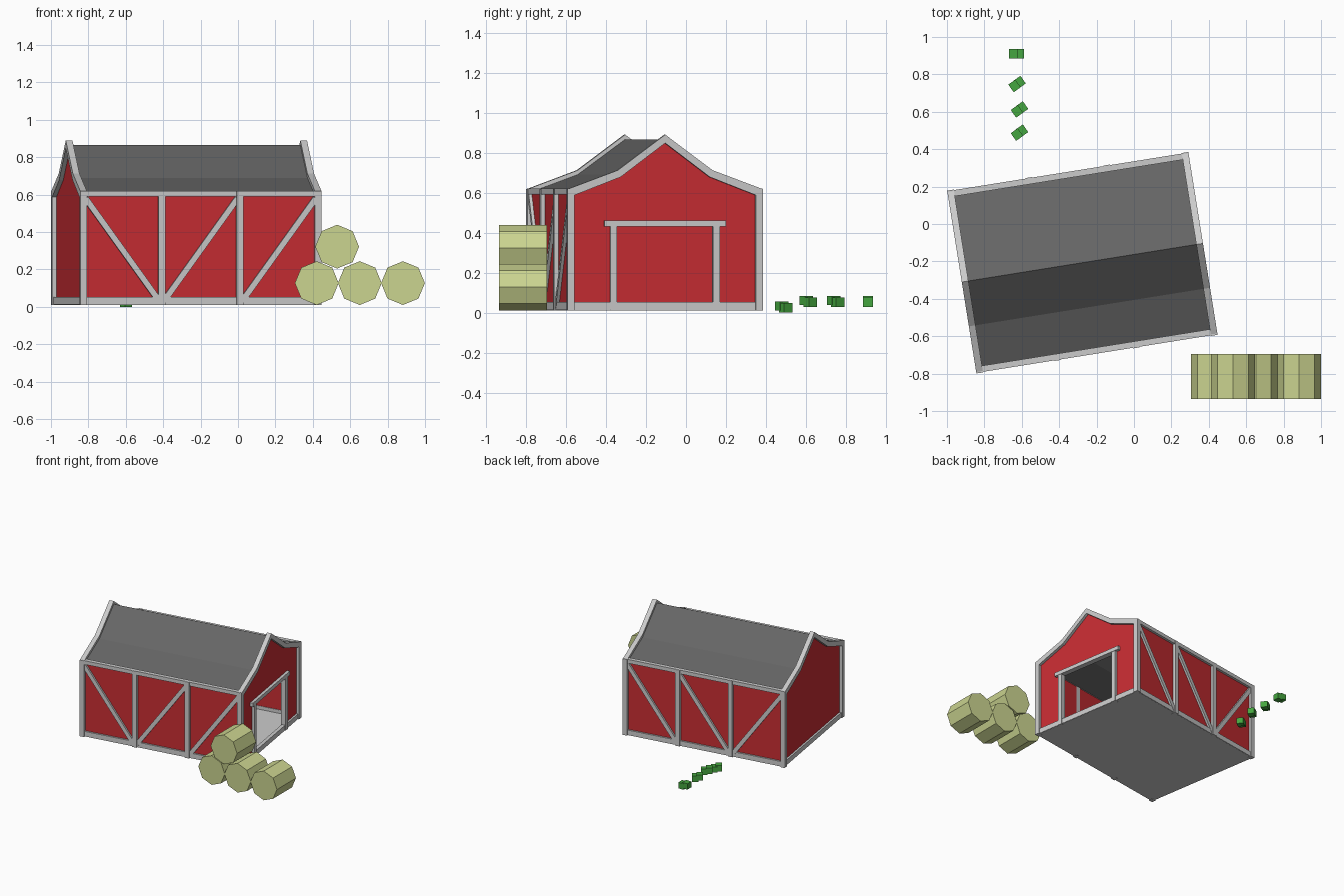
import bpy, bmesh
from math import radians, pi, cos, sin
from mathutils import Matrix, Vector

if "Cube" in bpy.data.objects:
    bpy.data.objects.remove(bpy.data.objects["Cube"])

def mat(name, rgb):
    m = bpy.data.materials.new(name)
    m.diffuse_color = (*rgb, 1)
    m.use_nodes = True
    m.node_tree.nodes["Principled BSDF"].inputs["Base Color"].default_value = m.diffuse_color
    return m

RED = mat("barn_red", (0.58, 0.026, 0.033))
ROOF = mat("roof_grey", (0.13, 0.13, 0.13))
HAY = mat("hay", (0.60, 0.66, 0.28))
GREEN = mat("green", (0.06, 0.38, 0.05))

# Barn's own axes: ridge along x, turned slightly
BARN = Matrix.Translation((-0.276, -0.207, 0)) @ Matrix.Rotation(radians(9.1), 4, 'Z')
HL, HW, T = 0.653, 0.495, 0.036      # half length, half width, timber size
BASE, EAVE = 0.01, 0.62

def finish(name, bm, m, world):
    bmesh.ops.recalc_face_normals(bm, faces=bm.faces)
    me = bpy.data.meshes.new(name)
    bm.to_mesh(me)
    bm.free()
    ob = bpy.data.objects.new(name, me)
    bpy.context.collection.objects.link(ob)
    ob.matrix_world = world
    if m:
        me.materials.append(m)
    return ob

def box(name, lo, hi, m=None, world=BARN):
    lo, hi = Vector(lo), Vector(hi)
    bm = bmesh.new()
    bmesh.ops.create_cube(bm, size=1)
    for v in bm.verts:
        v.co = Vector([a + (b - a) * (c + 0.5) for a, b, c in zip(lo, hi, v.co)])
    return finish(name, bm, m, world)

def prism(name, pts, axis, a, b, m=None, world=BARN):
    """Extrude a profile: (y, z) points along x, or (x, z) points along y."""
    bm = bmesh.new()
    f = bm.faces.new([bm.verts.new((a, p, z) if axis == 'x' else (p, a, z)) for p, z in pts])
    new = bmesh.ops.extrude_face_region(bm, geom=[f])["geom"]
    off = Vector((b - a, 0, 0) if axis == 'x' else (0, b - a, 0))
    bmesh.ops.translate(bm, vec=off, verts=[v for v in new if isinstance(v, bmesh.types.BMVert)])
    return finish(name, bm, m, world)

def arch(half):
    """Mirror a half profile running from ridge to eave."""
    return [(-y, z) for y, z in half[:0:-1]] + half

def band(outer, inner):
    return arch(outer) + arch(inner)[::-1]

# Floor
box("floor", (-HL + .012, -HW + .012, .011), (HL - .012, HW - .012, .025))

# Long walls with their timber frames
bays = [-HL + T / 2 + i * (2 * HL - T) / 3 for i in range(4)]
for s, side in ((-1, "front"), (1, "back")):
    def span(near, far):
        return sorted((s * near, s * far))
    y0, y1 = span(.463, .473)
    box(side + "_wall", (-.63, y0, .015), (.63, y1, .61), RED)
    y0, y1 = span(HW - T, HW)
    for x in bays:
        box(side + "_post", (x - T / 2, y0, BASE), (x + T / 2, y1, EAVE - .001))
    y0, y1 = span(HW - T, HW - .003)
    box(side + "_eave_beam", (-HL + .002, y0, .59), (HL - .002, y1, EAVE))
    y0, y1 = span(HW - T, HW - .008)
    box(side + "_sill", (-HL + .01, y0, .012), (HL - .01, y1, .052))
    y0, y1 = span(.468, HW - .006)
    for i, slope in enumerate((-1, 1, 1)):
        xl, xr = bays[i] + .012, bays[i + 1] - .012
        zl, zr = (.58, .03) if slope < 0 else (.03, .58)
        d = Vector((xr - xl, zr - zl)).normalized()
        n = Vector((-d.y, d.x)) * .016
        a, b = Vector((xl, zl)), Vector((xr, zr))
        prism(side + "_brace", [a + n, b + n, b - n, a - n], 'y', y0, y1)

# Gable walls, the right one with a doorway
gable = arch([(0, .86), (.235, .685), (.473, .60)])
door = [(.473, .015), (.26, .015), (.26, .45), (-.26, .45), (-.26, .015), (-.473, .015)]
prism("left_gable_wall", gable + [(.473, .015), (-.473, .015)], 'x', -.63, -.62, RED)
prism("right_gable_wall", gable + door, 'x', .62, .63, RED)

# Gable trim and sills
trim = band([(0, .89), (.24, .712), (.487, .62)], [(0, .848), (.226, .678), (.465, .585)])
for s, side in ((-1, "left"), (1, "right")):
    x0, x1 = sorted((s * (HL - T), s * HL))
    prism(side + "_gable_trim", trim, 'x', x0, x1)
    x0, x1 = sorted((s * (HL - T), s * (HL - .008)))
    box(side + "_sill", (x0, -HW + .01, .012), (x1, HW - .01, .052))

# Door frame
for y in (-.26, .26):
    box("door_post", (.61, y - .017, BASE), (.65, y + .017, .44))
box("door_header", (.61, -.307, .43), (.653, .307, .46))

# Kinked roof
roof = band([(0, .866), (.24, .690), (.465, .607)], [(0, .85), (.236, .675), (.465, .59)])
prism("roof", roof, 'x', -HL + T - .01, HL - T + .01, ROOF)

# Stacked octagonal hay bales
R = .117
octagon = [(R * cos(i * pi / 4), R * sin(i * pi / 4)) for i in range(8)]
for x, z in ((.421, .127), (.651, .127), (.882, .127), (.53, .322)):
    prism("hay_bale", octagon, 'y', -.12, .12, HAY, Matrix.Translation((x, -.815, z)))

# Small green plants, two overlapping blocks each
for x, y, z, deg in ((-.627, .91, .028, 0), (-.625, .748, .028, 35),
                     (-.612, .612, .028, 35), (-.612, .488, 0, 35)):
    w = Matrix.Translation((x, y, z)) @ Matrix.Rotation(radians(deg), 4, 'Z')
    box("plant_high_block", (-.04, -.025, .01), (.006, .025, .056), GREEN, w)
    box("plant_low_block", (-.006, -.024, 0), (.04, .026, .047), GREEN, w)
